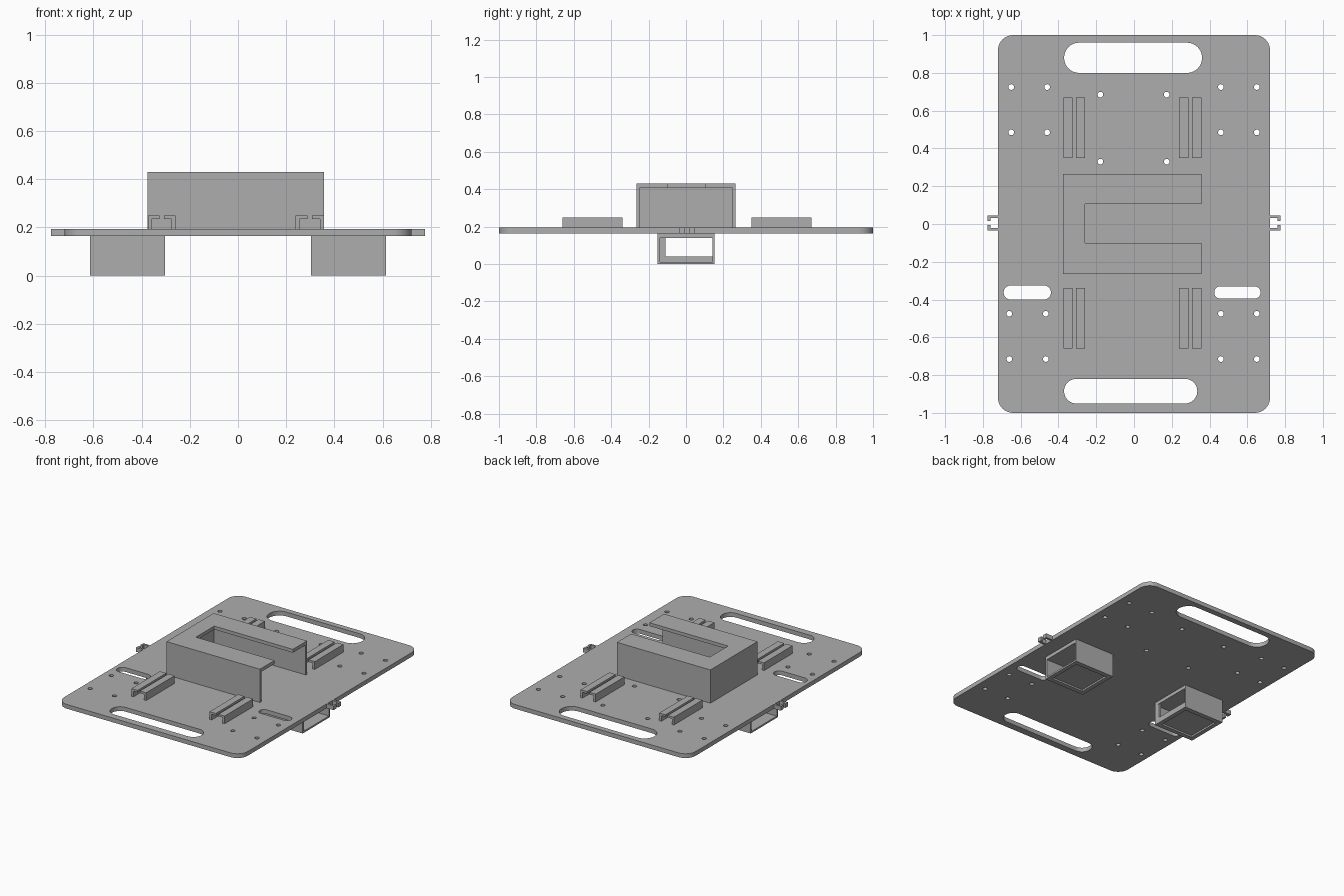
import bpy, math
from mathutils import Matrix

if "Cube" in bpy.data.objects:
    bpy.data.objects.remove(bpy.data.objects["Cube"])

grey = bpy.data.materials.new("plain grey")
grey.diffuse_color = (0.42, 0.42, 0.42, 1)
grey.use_nodes = True
grey.node_tree.nodes["Principled BSDF"].inputs["Base Color"].default_value = grey.diffuse_color

# Local axes of a profile for each extrusion direction
FRAMES = {
    "z": Matrix.Identity(4),
    "y": Matrix(((1, 0, 0, 0), (0, 0, -1, 0), (0, 1, 0, 0), (0, 0, 0, 1))),
    "x": Matrix(((0, 0, 1, 0), (1, 0, 0, 0), (0, 1, 0, 0), (0, 0, 0, 1))),
}


def extrude(name, loops, lo, hi, axis="z"):
    """Solid from flat outlines (inner loops are holes), from lo to hi on an axis."""
    cu = bpy.data.curves.new(name, "CURVE")
    cu.dimensions, cu.fill_mode = "2D", "BOTH"
    cu.extrude = (hi - lo) / 2
    for pts in loops:
        sp = cu.splines.new("POLY")
        sp.points.add(len(pts) - 1)
        for p, (u, v) in zip(sp.points, pts):
            p.co = (u, v, 0, 1)
        sp.use_cyclic_u = True
    tmp = bpy.data.objects.new(name + "_curve", cu)
    bpy.context.collection.objects.link(tmp)
    bpy.context.view_layer.update()
    me = bpy.data.meshes.new_from_object(
        tmp.evaluated_get(bpy.context.evaluated_depsgraph_get()))
    bpy.data.objects.remove(tmp)
    mid = (lo + hi) / 2
    me.transform(FRAMES[axis] @ Matrix.Translation((0, 0, -mid if axis == "y" else mid)))
    me.name = name
    me.materials.clear()
    me.materials.append(grey)
    ob = bpy.data.objects.new(name, me)
    bpy.context.collection.objects.link(ob)
    bpy.ops.object.select_all(action="DESELECT")
    ob.select_set(True)
    bpy.context.view_layer.objects.active = ob
    bpy.ops.object.shade_smooth_by_angle(angle=math.radians(30))
    return ob


def rect(x0, x1, y0, y1):
    return [(x0, y0), (x1, y0), (x1, y1), (x0, y1)]


def rounded(x0, x1, y0, y1, r, n=10):
    pts = []
    for k, (cx, cy) in enumerate(rect(x0 + r, x1 - r, y0 + r, y1 - r)):
        for i in range(n + 1):
            a = math.pi * (1 + k / 2 + i / n / 2)
            pts.append((cx + r * math.cos(a), cy + r * math.sin(a)))
    return pts


def circle(x, y, r=0.015, n=20):
    return [(x + r * math.cos(2 * math.pi * i / n),
             y + r * math.sin(2 * math.pi * i / n)) for i in range(n)]


Z0, Z1 = 0.164, 0.194   # base plate underside and top

# Base plate with hand slots, wire slots and screw holes
slots = [rounded(-0.37, 0.36, 0.80, 0.96, 0.079),
         rounded(-0.37, 0.335, -0.95, -0.82, 0.064),
         rounded(-0.69, -0.44, -0.40, -0.325, 0.037),
         rounded(0.425, 0.67, -0.395, -0.33, 0.032)]
holes = [circle(x, y) for x in (-0.65, -0.46, 0.46, 0.65) for y in (0.725, 0.485)]
holes += [circle(x, y) for x in (-0.66, -0.467, 0.46, 0.65) for y in (-0.475, -0.715)]
holes += [circle(x, y) for x in (-0.178, 0.173) for y in (0.685, 0.33)]
extrude("base_plate", [rounded(-0.72, 0.72, -1, 1, 0.08)] + slots + holes, Z0, Z1)

# Top case: three walls under a cover with an open-ended slot
L, R, B = -0.376, 0.357, 0.264
extrude("case_walls", [[(L, -B), (R, -B), (R, -B + 0.016), (L + 0.016, -B + 0.016),
                        (L + 0.016, B - 0.016), (R, B - 0.016), (R, B), (L, B)]], Z1, 0.406)
extrude("case_cover", [[(L, -B), (R, -B), (R, -0.1), (-0.26, -0.1),
                        (-0.26, 0.105), (R, 0.105), (R, B), (L, B)]], 0.406, 0.43)

# Slide rails: facing hooked strips in pairs
for x0, x1 in ((-0.374, -0.259), (0.239, 0.357)):
    for y0, y1 in ((0.35, 0.67), (-0.66, -0.34)):
        for x, s in ((x0, 1), (x1, -1)):
            extrude("slide_rail", [[(x, Z1), (x + s * 0.016, Z1), (x + s * 0.016, 0.234),
                                    (x + s * 0.049, 0.234), (x + s * 0.049, 0.249),
                                    (x, 0.249)]], y0, y1, "y")

for s in (-1, 1):
    # Edge clips: two hooks on each side of the plate
    for y, t in ((0.045, -1), (-0.035, 1)):
        extrude("edge_clip", [[(s * 0.715, y), (s * 0.775, y), (s * 0.775, y + t * 0.03),
                               (s * 0.76, y + t * 0.03), (s * 0.76, y + t * 0.014),
                               (s * 0.715, y + t * 0.014)]], Z0, Z1)

    # Motor boxes under the plate: open outer end, windowed inner end and floor
    a, b = sorted((s * 0.303, s * 0.614))
    extrude("motor_box_sleeve", [rect(-0.152, 0.152, 0.012, Z0),
                                 rect(-0.14, 0.142, 0.0121, 0.14)], a, b, "x")
    extrude("motor_box_floor", [rect(a, b, -0.152, 0.152),
                                rect(a + 0.03, b - 0.03, -0.12, 0.12)], 0, 0.012)
    i0, i1 = sorted((s * 0.304, s * 0.318))
    extrude("motor_box_inner_end", [rect(-0.14, 0.142, 0.012, 0.14),
                                    rect(-0.11, 0.1419, 0.04, 0.1399)], i0, i1, "x")
